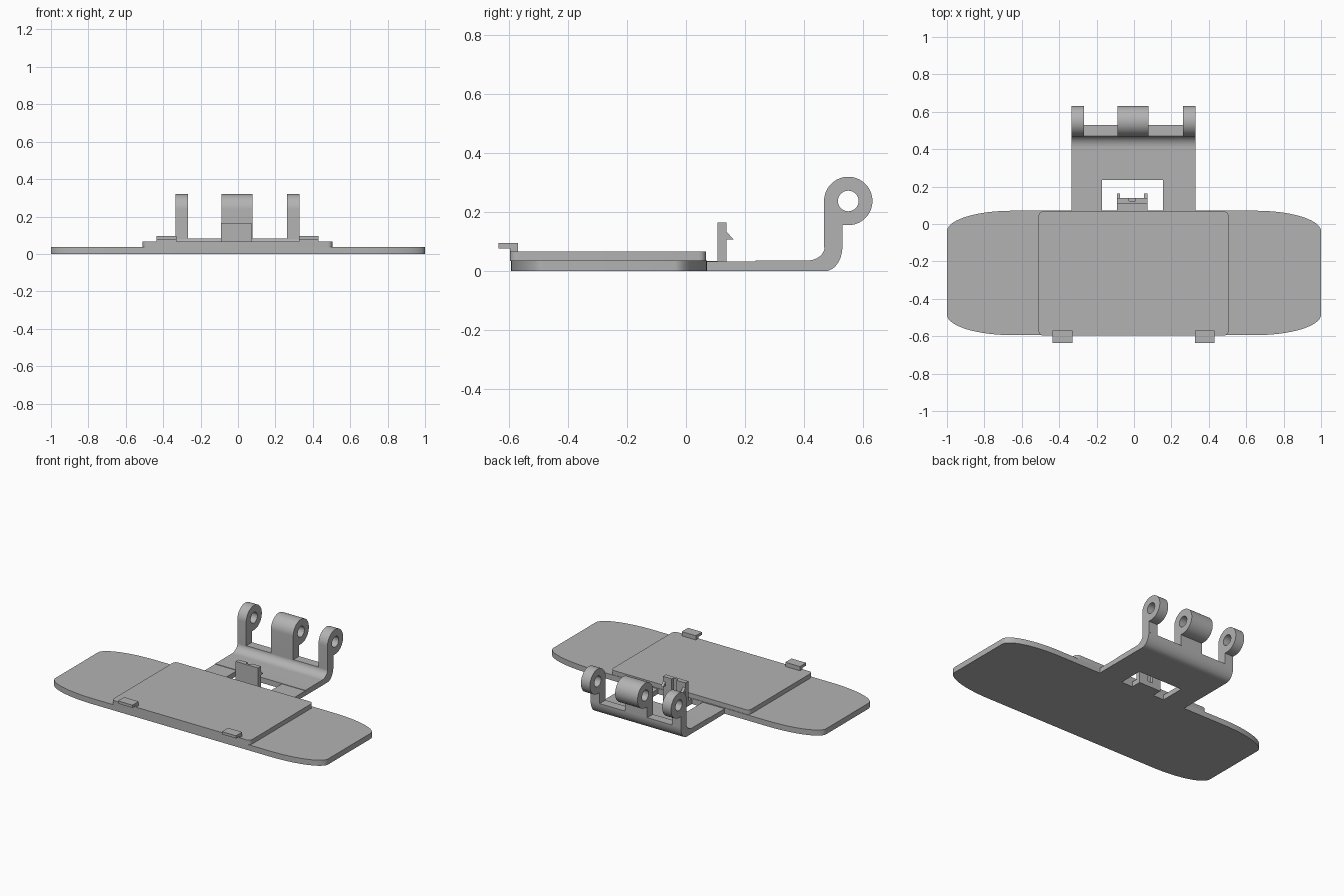
import bpy
import bmesh
from math import cos, sin, pi, radians
from mathutils import Vector

cube = bpy.data.objects.get("Cube")
if cube:
    bpy.data.objects.remove(cube, do_unlink=True)

grey = bpy.data.materials.new("plain grey")
grey.use_nodes = True
grey.diffuse_color = (0.45, 0.45, 0.45, 1)
grey.node_tree.nodes["Principled BSDF"].inputs["Base Color"].default_value = grey.diffuse_color


def arc(cx, cy, rx, ry, start, end, steps=16):
    """Points along an elliptical arc, angles in degrees."""
    angles = [radians(start + (end - start) * i / steps) for i in range(steps + 1)]
    return [(cx + rx * cos(a), cy + ry * sin(a)) for a in angles]


def rounded(x0, x1, y0, y1, rx, ry, steps):
    """Rectangle outline with elliptical corners."""
    return (arc(x1 - rx, y1 - ry, rx, ry, 0, 90, steps) + arc(x0 + rx, y1 - ry, rx, ry, 90, 180, steps)
            + arc(x0 + rx, y0 + ry, rx, ry, 180, 270, steps) + arc(x1 - rx, y0 + ry, rx, ry, 270, 360, steps))


def prism(name, loops, low, high, axis="z"):
    """Extrude outlines (the first outer, the rest holes) along z, or (y, z) outlines along x."""
    bm = bmesh.new()
    for loop in loops:
        verts = [bm.verts.new((u, v, low) if axis == "z" else (low, u, v)) for u, v in loop]
        for i, vert in enumerate(verts):
            bm.edges.new((vert, verts[i - 1]))
    bmesh.ops.triangle_fill(bm, use_beauty=True, edges=bm.edges[:])
    grown = bmesh.ops.extrude_face_region(bm, geom=bm.faces[:])["geom"]
    shift = Vector((0, 0, high - low)) if axis == "z" else Vector((high - low, 0, 0))
    bmesh.ops.translate(bm, vec=shift, verts=[g for g in grown if isinstance(g, bmesh.types.BMVert)])
    bmesh.ops.recalc_face_normals(bm, faces=bm.faces[:])
    mesh = bpy.data.meshes.new(name)
    bm.to_mesh(mesh)
    bm.free()
    mesh.materials.append(grey)
    mesh.shade_smooth()
    mesh.set_sharp_from_angle(angle=radians(30))
    obj = bpy.data.objects.new(name, mesh)
    bpy.context.collection.objects.link(obj)
    return obj


def box(name, x0, x1, y0, y1, z0, z1):
    return prism(name, [[(x0, y0), (x1, y0), (x1, y1), (x0, y1)]], z0, z1)


# Wide base plate and the raised pad on it
prism("base_plate", [rounded(-1, 1, -0.594, 0.071, 0.35, 0.11, 20)], 0, 0.037)
prism("raised_pad", [rounded(-0.51, 0.505, -0.597, 0.068, 0.025, 0.025, 6)], 0.034, 0.067)

# Front clips, each a tongue on a short post
for side, x0, x1 in (("right", -0.436, -0.329), ("left", 0.327, 0.43)):
    prism(side + "_clip", [[(-0.635, 0.077), (-0.597, 0.077), (-0.597, 0.06),
                            (-0.57, 0.06), (-0.57, 0.095), (-0.635, 0.095)]], x0, x1, "x")

# Hinge bracket: two arms around a window, then a sheet that bends upward
box("right_arm", -0.333, -0.172, 0.068, 0.236, 0, 0.033)
box("left_arm", 0.156, 0.328, 0.068, 0.236, 0, 0.033)
bend = ([(0.236, 0), (0.47, 0)] + arc(0.47, 0.083, 0.06, 0.083, -90, 0)
        + arc(0.41, 0.083, 0.06, 0.047, 0, -90) + [(0.236, 0.036)])
prism("bent_sheet", [bend], -0.333, 0.328, "x")

# Hinge lugs with pin holes
eye_y, eye_z, eye_r = 0.55, 0.238, 0.082
lug = ([(0.468, 0.08), (0.53, 0.08), (0.53, eye_z - eye_r)]
       + arc(eye_y, eye_z, eye_r, eye_r, -90, 180, 48))
hole = arc(eye_y, eye_z, 0.035, 0.035, 0, 360, 32)[:-1]
for name, x0, x1 in (("right_lug", -0.333, -0.268), ("middle_lug", -0.087, 0.077),
                     ("left_lug", 0.262, 0.328)):
    prism(name, [lug, hole], x0, x1, "x")

# Snap hook behind the pad: foot, grooved post and two barbs
box("hook_foot", -0.092, 0.072, 0.066, 0.138, 0, 0.034)
post = [(-0.092, 0.107), (0.072, 0.107), (0.072, 0.138), (0.008, 0.138),
        (0.008, 0.122), (-0.028, 0.122), (-0.028, 0.138), (-0.092, 0.138)]
prism("hook_post", [post], 0.034, 0.165)
barb = [(0.137, 0.107), (0.162, 0.107), (0.137, 0.134)]
for side, x0 in (("right", -0.092), ("left", 0.054)):
    prism(side + "_hook_barb", [barb], x0, x0 + 0.018, "x")
